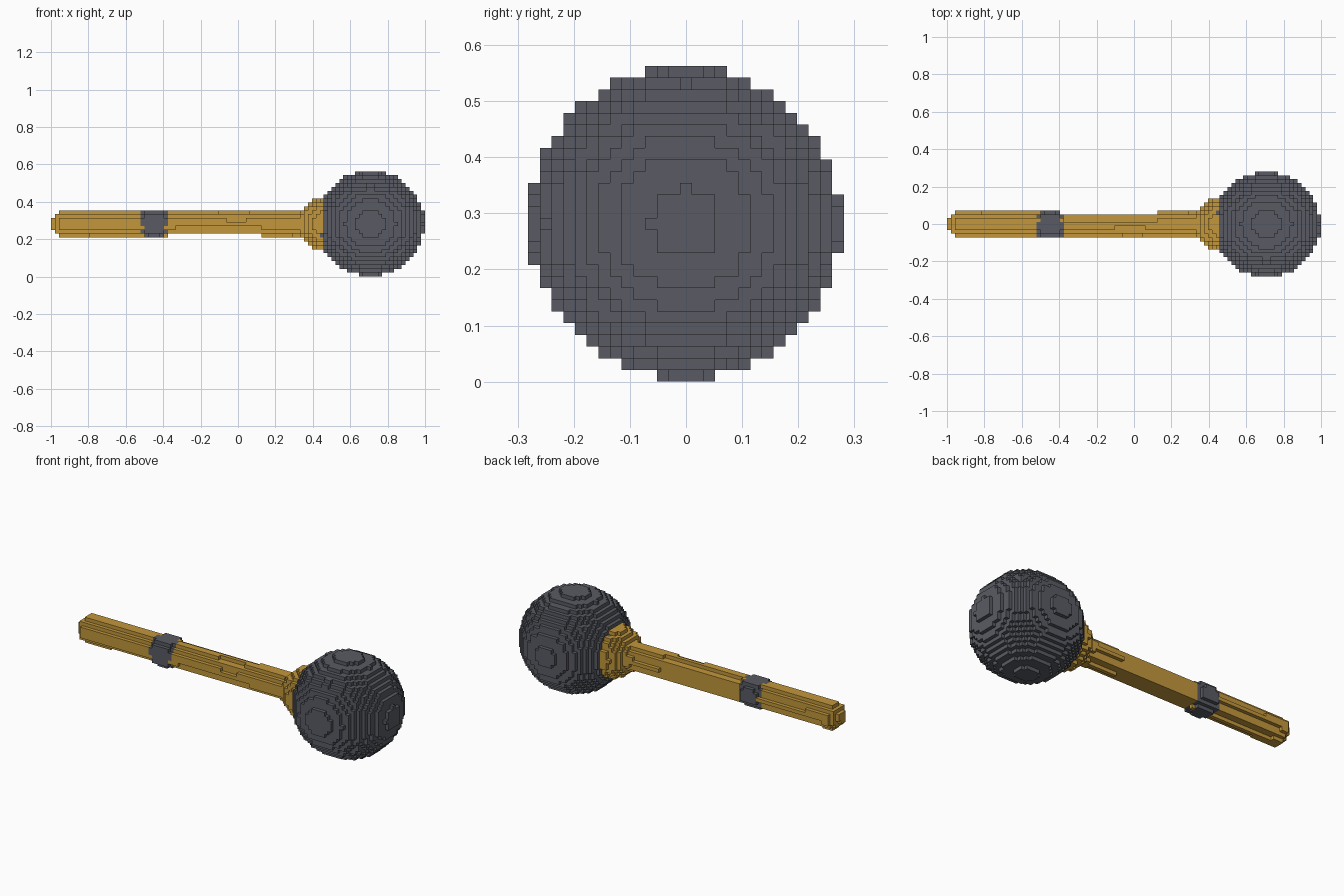
import bpy, bmesh
from mathutils import Vector

if "Cube" in bpy.data.objects:
    bpy.data.objects.remove(bpy.data.objects["Cube"])

LENGTH, WIDTH = 96, 27          # size in voxels
V = 2 / LENGTH                  # voxel edge
MID = WIDTH // 2


def material(name, rgb):
    m = bpy.data.materials.new(name)
    m.use_nodes = True
    m.diffuse_color = (*rgb, 1)
    m.node_tree.nodes["Principled BSDF"].inputs["Base Color"].default_value = (*rgb, 1)
    return m


gold = material("golden wood", (0.54, 0.31, 0.045))
slate = material("slate grey", (0.10, 0.105, 0.125))


def interpolate(points, x):
    for (x0, a), (x1, b) in zip(points, points[1:]):
        if x0 <= x <= x1:
            return a + (b - a) * (x - x0) / (x1 - x0)
    return -1


# Squared radius of each part at voxel column x
def head_profile(x):
    return 178 - max(abs(x - 81.5) - 0.5, 0) ** 2


def neck_profile(x):
    return 44 - (x - 69.5) ** 2


def ring_profile(x):
    return interpolate([(23, 9.5), (24, 13), (26, 14), (28, 13), (29, 9.5)], x)


def handle_profile(x):
    return interpolate([(0, 2.1), (1, 8.2), (2, 11), (18, 9.8), (29, 9.65),
                        (43, 9.2), (47, 9.1), (52, 9.25), (54, 9.7),
                        (62, 10.5), (64, 13), (70, 13)], x)


PARTS = [("head", head_profile, slate), ("collar_ring", ring_profile, slate),
         ("neck", neck_profile, gold), ("handle", handle_profile, gold)]

# Fill the grid, earlier parts taking priority
cells = {}
for name, profile, _ in PARTS:
    for x in range(LENGTH):
        r2 = profile(x)
        for y in range(WIDTH):
            for z in range(WIDTH):
                dy, dz = y - MID + 0.11, z - MID - 0.1
                if dy * dy + dz * dz <= r2:
                    cells.setdefault((x, y, z), name)


# Build only the outward faces of each part
def build(name, mat):
    bm = bmesh.new()
    corners = {}

    def corner(p):
        key = tuple(p)
        if key not in corners:
            corners[key] = bm.verts.new(((p[0] - LENGTH / 2) * V,
                                         (p[1] - WIDTH / 2) * V, p[2] * V))
        return corners[key]

    for cell, owner in cells.items():
        if owner != name:
            continue
        for axis in range(3):
            for side in (0, 1):
                near = list(cell)
                near[axis] += 2 * side - 1
                if tuple(near) in cells:
                    continue
                base = list(cell)
                base[axis] += side
                u, w = (axis + 1) % 3, (axis + 2) % 3
                quad = []
                for du, dw in ((0, 0), (1, 0), (1, 1), (0, 1)):
                    p = list(base)
                    p[u] += du
                    p[w] += dw
                    quad.append(corner(p))
                bm.faces.new(quad if side else quad[::-1])
    mesh = bpy.data.meshes.new(name)
    bm.to_mesh(mesh)
    bm.free()
    mesh.materials.append(mat)
    bpy.context.scene.collection.objects.link(bpy.data.objects.new(name, mesh))


for name, _, mat in PARTS:
    build(name, mat)
